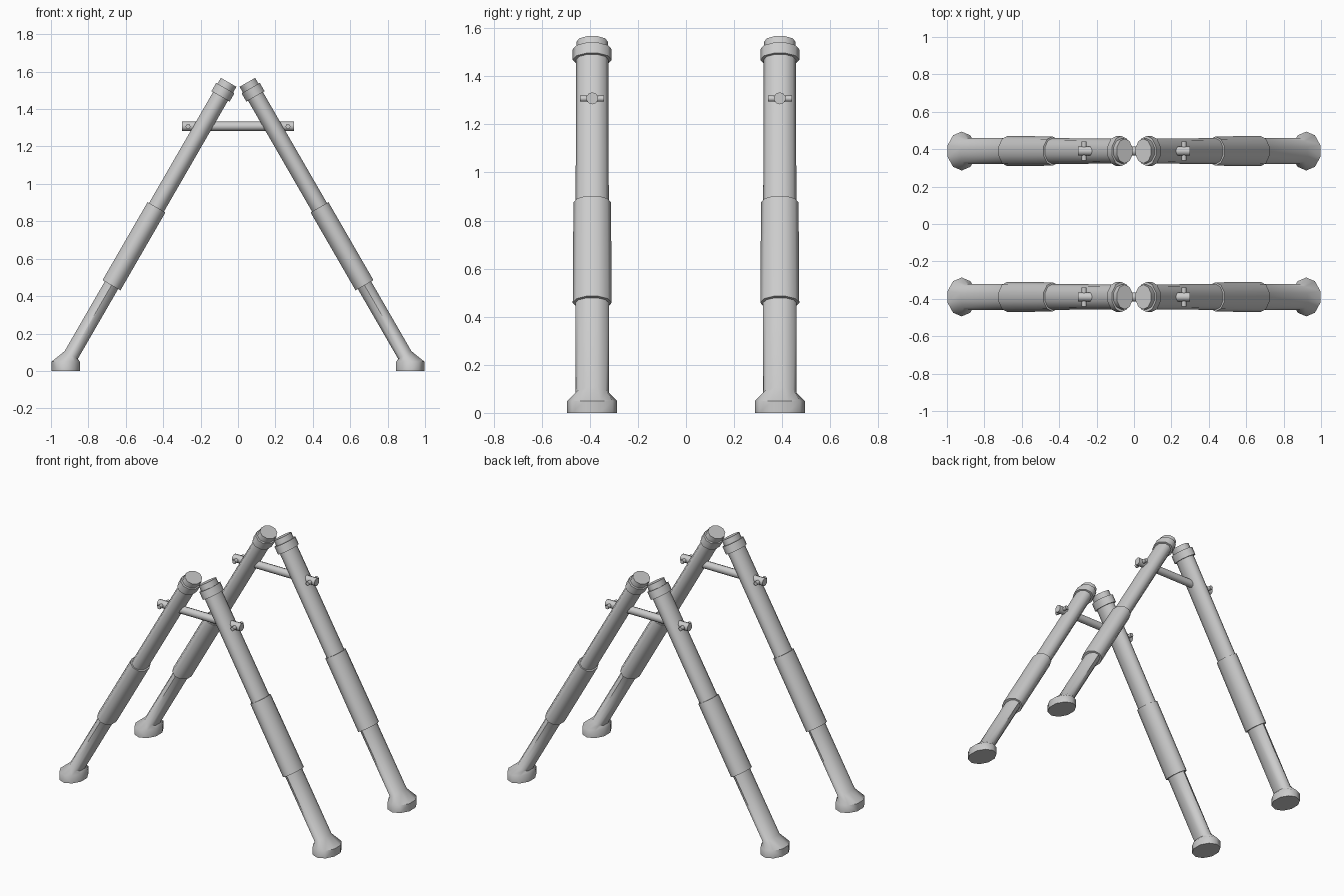
import bpy, bmesh, math
from mathutils import Vector

if "Cube" in bpy.data.objects:
    bpy.data.objects.remove(bpy.data.objects["Cube"])

SIDES = 10
TILT = math.radians(30)
ROW_Y = 0.39


def finish(bm, name):
    bmesh.ops.recalc_face_normals(bm, faces=bm.faces)
    me = bpy.data.meshes.new(name)
    bm.to_mesh(me)
    bm.free()
    ob = bpy.data.objects.new(name, me)
    bpy.context.collection.objects.link(ob)
    bpy.ops.object.select_all(action='DESELECT')
    bpy.context.view_layer.objects.active = ob
    ob.select_set(True)
    bpy.ops.object.shade_smooth_by_angle(angle=math.radians(50))
    return ob


def loft(name, rings, sx, y0):
    """Each ring: centre x, centre z, tilt, half width in x, half width in y."""
    bm = bmesh.new()
    loops = []
    for cx, cz, tilt, rx, ry in rings:
        loop = []
        for i in range(SIDES):
            a = math.pi / 2 + 2 * math.pi * i / SIDES
            u = math.cos(a) * rx / math.cos(math.pi / SIDES)
            x, z = cx + u * math.cos(tilt), cz + u * math.sin(tilt)
            loop.append(bm.verts.new((sx * x, y0 + ry * math.sin(a), z)))
        loops.append(loop)
    for a, b in zip(loops, loops[1:]):
        for i in range(SIDES):
            j = (i + 1) % SIDES
            bm.faces.new((a[i], a[j], b[j], b[i]))
    bm.faces.new(loops[0])
    bm.faces.new(loops[-1])
    return finish(bm, name)


def rod(name, centre, axis, radius, length, sides):
    bm = bmesh.new()
    bmesh.ops.create_cone(bm, cap_ends=True, segments=sides,
                          radius1=radius, radius2=radius, depth=length)
    q = Vector(axis).to_track_quat('Z', 'Y')
    for v in bm.verts:
        v.co = q @ v.co + Vector(centre)
    return finish(bm, name)


def on_axis(z, rx, ry):
    return (0.05 + (1.543 - z) * math.tan(TILT), z, TILT, rx, ry)


# leg profile from the foot up: flared foot, lower tube, sleeve, upper tube, collar, cap
leg_rings = [
    (0.921, 0.0, 0, 0.075, 0.104), (0.921, 0.05, 0, 0.075, 0.104),
    on_axis(0.085, 0.041, 0.069),
    on_axis(0.458, 0.041, 0.069), on_axis(0.458, 0.055, 0.081),
    on_axis(0.875, 0.055, 0.078), on_axis(0.875, 0.046, 0.069),
    on_axis(1.468, 0.046, 0.067), on_axis(1.468, 0.056, 0.081),
    on_axis(1.512, 0.056, 0.081), on_axis(1.512, 0.048, 0.066),
    on_axis(1.543, 0.048, 0.066),
]

for row, y in (("front", -ROW_Y), ("back", ROW_Y)):
    for side, sx in (("left", -1), ("right", 1)):
        loft(f"{row}_{side}_leg", leg_rings, sx, y)
        # locking pin through the crossbar end
        rod(f"{row}_{side}_pin", (sx * 0.267, y, 1.307), (0, 1, 0), 0.013, 0.1, 8)
    # crossbar joining the pair of legs
    rod(f"{row}_crossbar", (0, y, 1.308), (1, 0, 0), 0.025, 0.6, 10)
